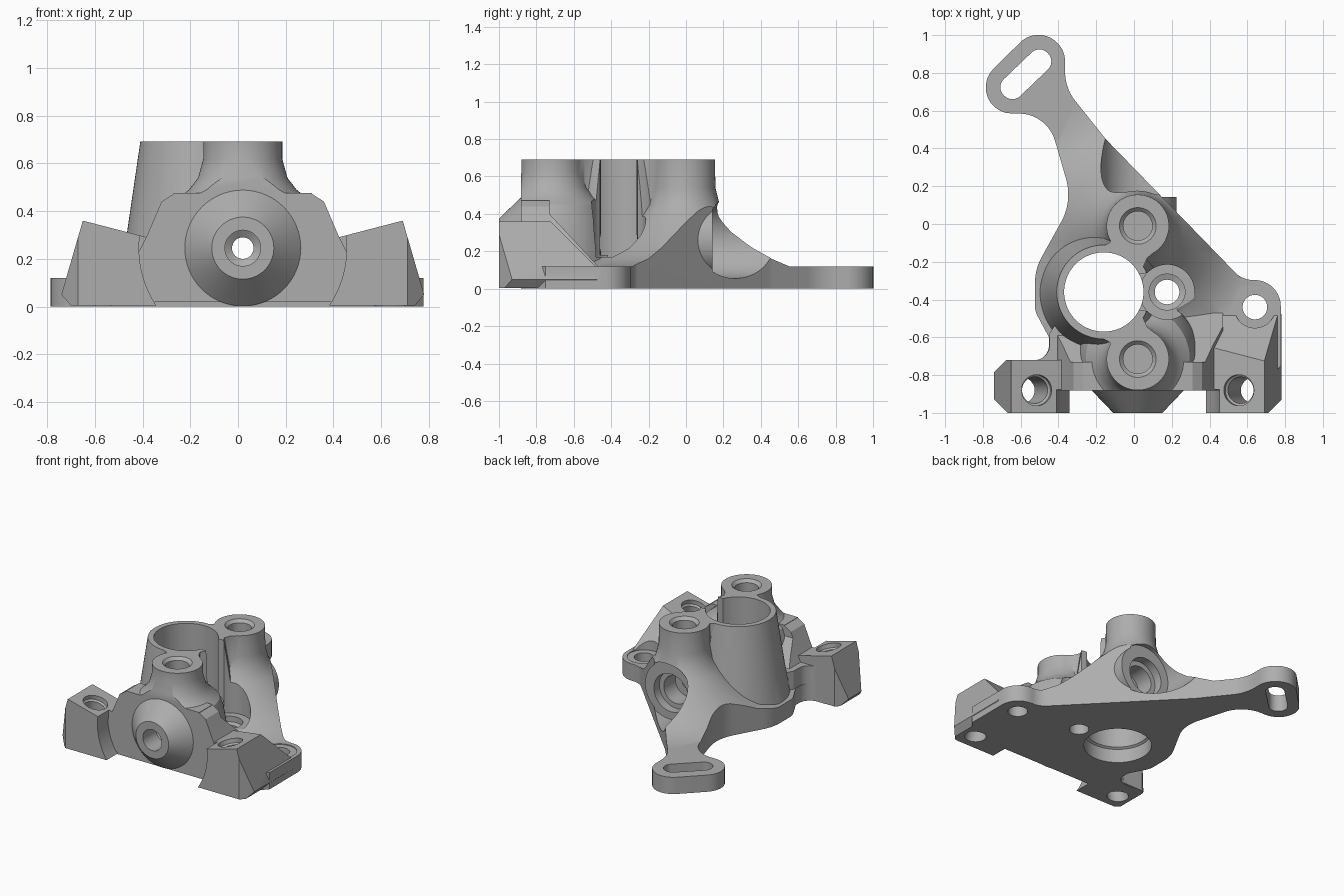
import bpy, bmesh
from math import sin, cos, tan, atan2, pi, radians
from mathutils import Vector, Matrix

if "Cube" in bpy.data.objects:
    bpy.data.objects.remove(bpy.data.objects["Cube"], do_unlink=True)

grey = bpy.data.materials.new("plain grey")
grey.use_nodes = True
grey.diffuse_color = (0.42, 0.42, 0.42, 1)
for node in grey.node_tree.nodes:
    if node.type == 'BSDF_PRINCIPLED':
        node.inputs["Base Color"].default_value = (0.42, 0.42, 0.42, 1)


def finish(name, bm):
    bmesh.ops.recalc_face_normals(bm, faces=bm.faces[:])
    mesh = bpy.data.meshes.new(name)
    bm.to_mesh(mesh)
    bm.free()
    mesh.materials.append(grey)
    obj = bpy.data.objects.new(name, mesh)
    bpy.context.collection.objects.link(obj)
    return obj


def prism(name, pts, lo, hi, axis="z"):
    """Extrude a flat profile along one axis."""
    put = {"z": lambda a, b, h: (a, b, h),
           "y": lambda a, b, h: (a, h, b),
           "x": lambda a, b, h: (h, a, b)}[axis]
    bm = bmesh.new()
    ends = [[bm.verts.new(put(p[0], p[1], h)) for p in pts] for h in (lo, hi)]
    for ring in ends:
        bm.faces.new(ring)
    n = len(pts)
    for i in range(n):
        j = (i + 1) % n
        bm.faces.new((ends[0][i], ends[0][j], ends[1][j], ends[1][i]))
    return finish(name, bm)


def lathe(name, profile, loc, rot=None, segs=64):
    """Revolve (radius, height) pairs around a local z axis."""
    place = Matrix.Translation(loc) @ (rot or Matrix.Identity(4))
    bm = bmesh.new()
    rings = [[bm.verts.new(place @ Vector((r * cos(2 * pi * i / segs),
                                           r * sin(2 * pi * i / segs), h)))
              for i in range(segs)] for r, h in profile]
    bm.faces.new(rings[0])
    bm.faces.new(rings[-1])
    for a, b in zip(rings, rings[1:]):
        for i in range(segs):
            j = (i + 1) % segs
            bm.faces.new((a[i], a[j], b[j], b[i]))
    return finish(name, bm)


def rounded(corners, steps=10):
    """Round each (x, y, radius) corner of a polygon."""
    out = []
    n = len(corners)
    for i, (x, y, r) in enumerate(corners):
        p = Vector((x, y))
        if r == 0:
            out.append(p)
            continue
        a = (Vector(corners[i - 1][:2]) - p).normalized()
        b = (Vector(corners[(i + 1) % n][:2]) - p).normalized()
        half = a.angle(b) / 2
        c = p + (a + b).normalized() * (r / sin(half))
        v0 = p + a * (r / tan(half)) - c
        v1 = p + b * (r / tan(half)) - c
        start = atan2(v0.y, v0.x)
        sweep = (atan2(v1.y, v1.x) - start + pi) % (2 * pi) - pi
        for k in range(steps + 1):
            t = start + sweep * k / steps
            out.append(c + Vector((cos(t), sin(t))) * r)
    return out


def combine(target, op, *tools):
    for tool in tools:
        mod = target.modifiers.new("boolean", 'BOOLEAN')
        mod.operation = op
        mod.solver = 'EXACT'
        mod.object = tool
        bpy.context.view_layer.objects.active = target
        bpy.ops.object.modifier_apply(modifier=mod.name)
        bpy.data.objects.remove(tool, do_unlink=True)
    return target


MID = 0.02                                # centre line of the bosses
ALONG_Y = Matrix.Rotation(-pi / 2, 4, 'X')
BORE = (-0.16, -0.36, 0)
BACK = (MID, -0.01, 0)
FRONT = (MID, -0.715, 0)

# Base plate outline with slotted arm and ear
outline = rounded([
    (-0.505, 1.058, 0.138), (-0.365, 0.918, 0.138), (-0.365, 0.72, 0.25),
    (-0.15, 0.45, 0.3), (0.573, -0.295, 0.13), (0.777, -0.30, 0.138),
    (0.777, -0.75, 0), (0.7, -0.84, 0), (0.36, -0.875, 0), (-0.36, -0.875, 0),
    (-0.6, -0.84, 0), (-0.6, -0.725, 0), (-0.45, -0.725, 0.085),
    (-0.45, -0.6, 0.03), (-0.525, -0.46, 0.12), (-0.525, -0.24, 0.3),
    (-0.325, 0.12, 0.3), (-0.46, 0.585, 0.2), (-0.983, 0.585, 0.138)])
body = prism("bracket_body", outline, 0, 0.95)

# Slab, flared back boss, tapered tube and necks
terrain = prism("slab", [(-1.5, -1.5), (1.5, -1.5), (1.5, 1.5), (-1.5, 1.5)], -0.12, 0.12)
flare = lathe("back_boss", [
    (0.70, -0.15), (0.70, 0.09), (0.50, 0.16), (0.41, 0.22), (0.32, 0.30),
    (0.24, 0.385), (0.19, 0.45), (0.167, 0.54), (0.165, 0.73)], BACK)
tube = lathe("tube", [(0.36, -0.18), (0.36, 0.04), (0.335, 0.13),
                      (0.305, 0.31), (0.245, 0.72)], BORE)
neck = [(-0.21, -0.14), (-0.13, -0.10), (-0.09, -0.03), (0.02, 0.0),
        (0.13, -0.13), (0.07, -0.18), (0.03, -0.27), (-0.1, -0.2)]
back_neck = prism("back_neck", neck, 0.05, 0.75)
front_neck = prism("front_neck", [(x, -0.725 - y) for x, y in neck], 0.05, 0.76)
combine(terrain, 'UNION', flare, tube, back_neck, front_neck)
combine(body, 'INTERSECT', terrain)

# Front wall with its sloped back and flared boss
front = prism("front_wall", [(-0.95, 0.01), (-0.95, 0.475), (-0.73, 0.475), (-0.73, 0.40),
                             (-0.47, 0.12), (-0.46, 0.01)], -0.8, 0.8, "x")
boss = lathe("front_boss", [
    (0.34, 0.03), (0.33, 0.2), (0.30, 0.38), (0.275, 0.45), (0.225, 0.49),
    (0.187, 0.54), (0.165, 0.62), (0.165, 0.74)], FRONT)
combine(front, 'UNION', boss)
side = [(0.45, 0.02), (0.45, 0.2), (0.40, 0.30), (0.34, 0.44), (0.29, 0.472), (0.29, 0.85)]
clip = prism("wall_clip", [(MID + d, z) for d, z in side] +
             [(MID - d, z) for d, z in reversed(side)], -0.882, 0.2, "y")
combine(front, 'INTERSECT', clip)

# Tilted mounting blocks on both sides
section = [(0.30, 0.004), (0.72, 0.004), (0.76, 0.05), (0.67, 0.36), (0.40, 0.29), (0.32, 0.27)]
plans = {
    -1: [(-0.28, -1), (-0.67, -1), (-0.745, -0.925), (-0.745, -0.79),
         (-0.675, -0.72), (-0.28, -0.72)],
    1: [(0.31, -1), (0.71, -1), (0.785, -0.925), (0.785, -0.47), (0.45, -0.47), (0.31, -0.6)]}
blocks = []
for s, name in ((-1, "right_block"), (1, "left_block")):
    block = prism(name, [(MID + s * d, z) for d, z in section], -1.1, -0.3, "y")
    combine(block, 'INTERSECT', prism("plan", plans[s], -0.1, 0.6))
    if s > 0:
        slope = prism("slope", [(-1.2, -0.2), (-1.2, 0.7), (-0.73, 0.7), (-0.73, 0.365),
                                (-0.48, 0.115), (-0.46, -0.2)], 0.1, 1, "x")
        combine(block, 'INTERSECT', slope)
    combine(block, 'DIFFERENCE',
            lathe("hub_clearance", [(0.435, -1.2), (0.435, -0.875)], (MID, 0, 0.245), ALONG_Y))
    blocks.append(block)
web = prism("web", rounded([(-0.545, -0.8, 0), (-0.545, -0.72, 0), (-0.447, -0.722, 0.08),
                            (-0.447, -0.58, 0), (-0.4, -0.5, 0), (-0.3, -0.5, 0),
                            (-0.3, -0.8, 0)]), 0.03, 0.25)

# Conical hub in front and round pad at the back
hub = lathe("hub", [(0.13, -1.0), (0.243, -0.882), (0.243, -0.8)], (MID, 0, 0.245), ALONG_Y)
pad = lathe("pad", [(0.195, 0.0), (0.195, 0.16)], (0.03, 0, 0.26), ALONG_Y)
combine(body, 'UNION', front, web, *blocks, hub, pad)

# Trim the top level and the clearance behind the pad
cuts = [
    prism("top_trim", [(-2, -2), (2, -2), (2, 2), (-2, 2)], 0.692, 1.3),
    lathe("pad_clearance", [(0.205, 0.142), (0.205, 0.9)], (0.03, 0, 0.26), ALONG_Y)]

# Main bore, screw pocket and the gap joining them
cuts += [
    lathe("bore", [(0.225, -0.2), (0.225, 0.10), (0.21, 0.11), (0.21, 0.9)], BORE),
    lathe("pocket", [(0.065, -0.2), (0.065, 0.12), (0.095, 0.13), (0.095, 0.17),
                     (0.145, 0.17), (0.145, 0.93)], (0.175, -0.36, 0)),
    prism("gap", [(-0.02, -0.45), (0.15, -0.47), (0.15, -0.25), (-0.02, -0.27)], 0.18, 0.91)]

# Boss holes, cross bore, ear hole and arm slot
for centre in (BACK, FRONT):
    cuts.append(lathe("boss_hole", [(0.077, 0.42), (0.077, 0.672), (0.105, 0.70)], centre))
cuts += [
    lathe("cross_bore", [(0.075, -1.1), (0.075, -0.85), (0.045, -0.83), (0.045, -0.05),
                         (0.10, -0.05), (0.10, 0.08), (0.135, 0.08), (0.135, 0.3)],
          (MID, 0, 0.245), ALONG_Y),
    lathe("ear_hole", [(0.065, -0.1), (0.065, 0.114), (0.11, 0.114), (0.11, 0.5)],
          (0.64, -0.44, 0)),
    prism("slot", rounded([(-0.50, 0.948, 0.06), (-0.412, 0.86, 0.06),
                           (-0.645, 0.637, 0.06), (-0.733, 0.725, 0.06)]), -0.1, 0.4)]

# Tilted holes through the blocks
for s in (-1, 1):
    cuts.append(lathe("block_hole", [(0.07, -0.6), (0.07, -0.04), (0.082, -0.03), (0.082, 0.2)],
                      (MID + s * 0.535, -0.88, 0.325), Matrix.Rotation(radians(-14.5 * s), 4, 'Y')))
combine(body, 'DIFFERENCE', *cuts)

# Smooth the round surfaces and keep edges sharp
bpy.ops.object.select_all(action='DESELECT')
body.select_set(True)
bpy.context.view_layer.objects.active = body
bpy.ops.object.shade_smooth_by_angle(angle=radians(30))
